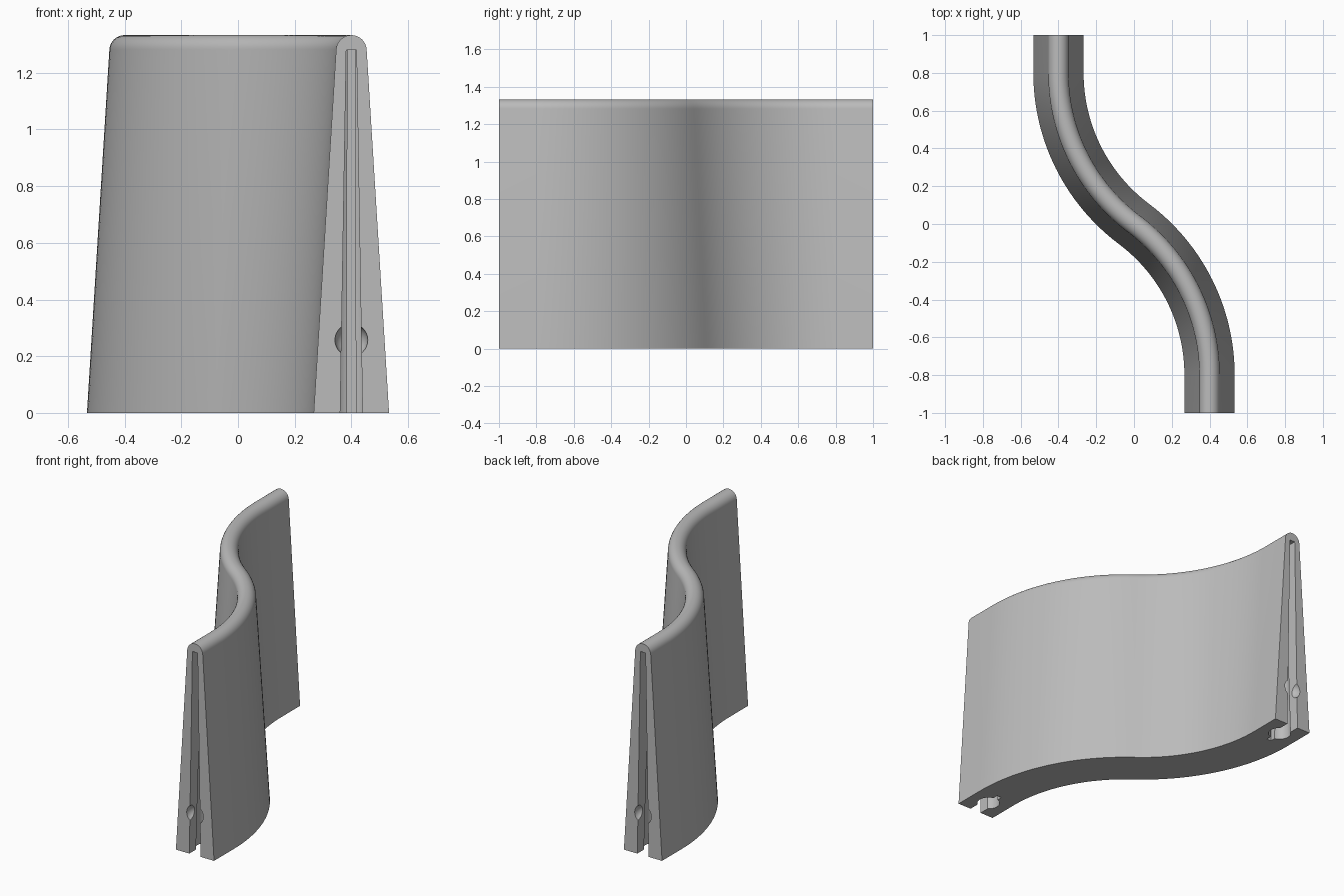
import bpy, bmesh
from math import sin, cos, pi, radians, asin
from mathutils import Vector

cube = bpy.data.objects.get("Cube")
if cube:
    bpy.data.objects.remove(cube, do_unlink=True)

HEIGHT, TOP_R, BASE_HALF = 1.333, 0.054, 0.133
BEND, END_X, STRAIGHT_Y = 1.0, 0.4, 0.8
SLOT_TOP = 1.28

grey = bpy.data.materials.new("plain grey")
grey.use_nodes = True
grey.diffuse_color = (0.5, 0.5, 0.5, 1)
grey.node_tree.nodes["Principled BSDF"].inputs["Base Color"].default_value = grey.diffuse_color


def make_object(name, bm):
    bmesh.ops.recalc_face_normals(bm, faces=bm.faces)
    mesh = bpy.data.meshes.new(name)
    bm.to_mesh(mesh)
    bm.free()
    mesh.materials.append(grey)
    obj = bpy.data.objects.new(name, mesh)
    bpy.context.collection.objects.link(obj)
    return obj


def loft(name, rings):
    """Skin closed rings of points and cap both ends."""
    bm = bmesh.new()
    loops = [[bm.verts.new(p) for p in ring] for ring in rings]
    for a, b in zip(loops, loops[1:]):
        for i in range(len(a)):
            j = (i + 1) % len(a)
            bm.faces.new((a[i], a[j], b[j], b[i]))
    bm.faces.new(loops[0])
    bm.faces.new(reversed(loops[-1]))
    return make_object(name, bm)


# S-shaped path: straight end, arc, then the same turned half way round
sweep, steps = asin(STRAIGHT_Y / BEND), 28
half = [(Vector((END_X, -1, 0)), 0.0)]
for i in range(steps + 1):
    a = sweep * i / steps
    half.append((Vector((END_X - BEND + BEND * cos(a), -STRAIGHT_Y + BEND * sin(a), 0)), a))
path = half + [(-p, a) for p, a in reversed(half[:-1])]

# Tapered wall section with a rounded top
section = [(-BASE_HALF, 0), (BASE_HALF, 0)]
tilt = radians(3.4)
for i in range(17):
    a = tilt + (pi - 2 * tilt) * i / 16
    section.append((TOP_R * cos(a), HEIGHT - TOP_R + TOP_R * sin(a)))

wall = loft("curved_wall", [
    [p + Vector((cos(a) * u, sin(a) * u, z)) for u, z in section] for p, a in path])


# Cutters for the connector slot at each end
def tapered_slot(name, x, side, low, high, depth):
    outline = [(-low, -0.1), (low, -0.1), (high, SLOT_TOP), (-high, SLOT_TOP)]
    return loft(name, [[Vector((side * (x + u), side * y, z)) for u, z in outline]
                       for y in (-1.1, -1 + depth)])


def socket(name, side):
    rings = []
    for z, r in ((-0.1, 0.07), (SLOT_TOP, 0.032)):
        rings.append([Vector((side * END_X + r * cos(2 * pi * i / 32),
                              -side * 0.88 + r * sin(2 * pi * i / 32), z))
                      for i in range(32)])
    return loft(name, rings)


def detent(name, side):
    bm = bmesh.new()
    bmesh.ops.create_uvsphere(bm, u_segments=32, v_segments=16, radius=0.058)
    bmesh.ops.translate(bm, vec=(side * END_X, -side, 0.257), verts=bm.verts)
    return make_object(name, bm)


cutters = []
for side, end in ((1, "front"), (-1, "back")):
    cutters += [
        tapered_slot(end + "_slit_cutter", END_X, side, 0.041, 0.018, 0.1),
        socket(end + "_socket_cutter", side),
        tapered_slot(end + "_notch_cutter", END_X, side, 0.016, 0.014, 0.22),
        detent(end + "_detent_cutter", side),
    ]

bpy.ops.object.select_all(action='DESELECT')
bpy.context.view_layer.objects.active = wall
wall.select_set(True)
for cutter in cutters:
    cutter.hide_render = True
    mod = wall.modifiers.new(cutter.name, 'BOOLEAN')
    mod.operation, mod.solver, mod.object = 'DIFFERENCE', 'EXACT', cutter
    bpy.ops.object.modifier_apply(modifier=mod.name)
for cutter in cutters:
    bpy.data.objects.remove(cutter, do_unlink=True)

bpy.ops.object.shade_smooth_by_angle(angle=radians(30))
